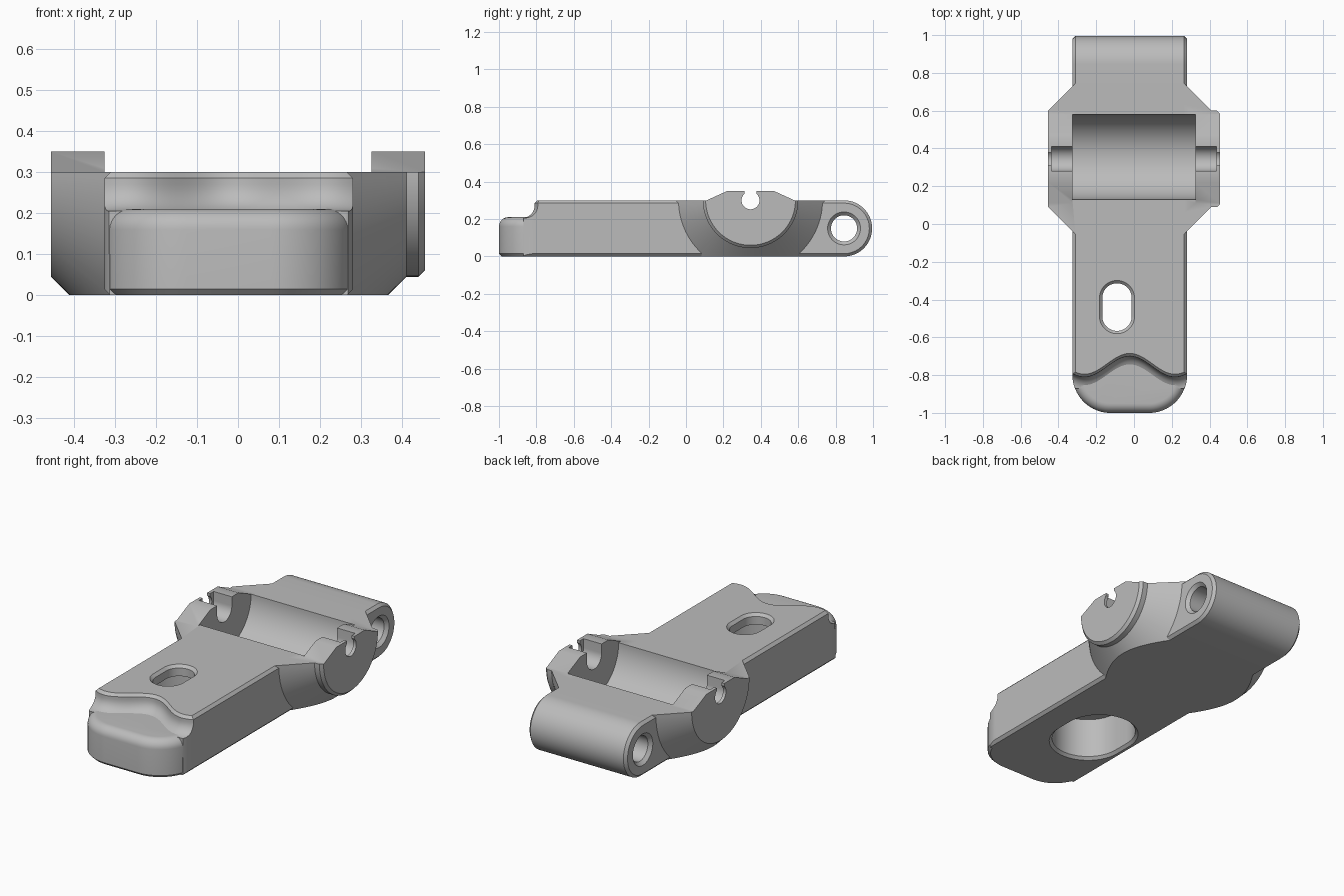
import bpy, bmesh, math
from math import sin, cos, pi

if "Cube" in bpy.data.objects:
    bpy.data.objects.remove(bpy.data.objects["Cube"])

LEFT, RIGHT = -0.325, 0.28          # sides of the arm along x
HY, HZ = 0.345, 0.3                 # pivot axis
TY, TZ = 0.845, 0.15                # rear barrel axis

grey = bpy.data.materials.new("plain grey")
grey.use_nodes = True
grey.diffuse_color = (0.5, 0.5, 0.5, 1)
grey.node_tree.nodes["Principled BSDF"].inputs["Base Color"].default_value = (0.5, 0.5, 0.5, 1)


def loft(name, rings):
    """Closed solid through rings with equal point counts."""
    bm = bmesh.new()
    rows = [[bm.verts.new(p) for p in ring] for ring in rings]
    n = len(rows[0])
    for a, b in zip(rows, rows[1:]):
        for i in range(n):
            j = (i + 1) % n
            bm.faces.new((a[i], a[j], b[j], b[i]))
    bm.faces.new(rows[0])
    bm.faces.new(rows[-1])
    bmesh.ops.recalc_face_normals(bm, faces=bm.faces)
    mesh = bpy.data.meshes.new(name)
    bm.to_mesh(mesh)
    bm.free()
    mesh.materials.append(grey)
    ob = bpy.data.objects.new(name, mesh)
    bpy.context.collection.objects.link(ob)
    return ob


def combine(target, tool, operation):
    """Apply a boolean and discard the tool."""
    tool.hide_render = True
    mod = target.modifiers.new("bool", "BOOLEAN")
    mod.object, mod.operation, mod.solver = tool, operation, "EXACT"
    bpy.context.view_layer.objects.active = target
    bpy.ops.object.modifier_apply(modifier=mod.name)
    bpy.data.objects.remove(tool)


def arc(cx, cy, r, start, end, n):
    return [(cx + r * cos(start + (end - start) * i / n),
             cy + r * sin(start + (end - start) * i / n)) for i in range(n + 1)]


def prism_x(name, outline, x0, x1):
    return loft(name, [[(x, y, z) for y, z in outline] for x in (x0, x1)])


def turned_x(name, cy, cz, profile, n=96):
    """Solid of revolution about an x-parallel axis from (x, radius) pairs."""
    return loft(name, [[(x, y, z) for y, z in arc(cy, cz, r, 0, 2 * pi, n)[:-1]]
                       for x, r in profile])


def plan(inset, back):
    """Arm outline seen from above, with rounded front corners."""
    r = 0.2
    return (arc(LEFT + r, -1 + r, r - inset, pi, 1.5 * pi, 20)
            + arc(RIGHT - r, -1 + r, r - inset, 1.5 * pi, 2 * pi, 20)
            + [(RIGHT - inset, back), (LEFT + inset, back)])


def slot(name, levels, half):
    """Vertical rounded slot from (z, radius) pairs."""
    rings = []
    for z, r in levels:
        pts = arc(-0.09, -0.44 + half, r, 0, pi, 24) + arc(-0.09, -0.44 - half, r, pi, 2 * pi, 24)
        rings.append([(x, y, z) for x, y in pts])
    return loft(name, rings)


# Main arm with rounded rear barrel and chamfered sides
def side(inset):
    return ([(-0.87, HZ - inset), (-0.87, inset)]
            + arc(TY, TZ, 0.15 - inset, -pi / 2, pi / 2, 32))


c = 0.015
arm = loft("hinge_arm", [[(x, y, z) for y, z in side(i)] for x, i in
                         ((LEFT, c), (LEFT + c, 0), (RIGHT - c, 0), (RIGHT, c))])
combine(arm, loft("plan_limit", [[(x, y, z) for x, y in plan(-0.001, 1.2)]
                                 for z in (-0.1, 0.5)]), "INTERSECT")

# Wavy front step with a hollow fillet at its foot
levels = [(0.5, -c), (HZ, -c), (HZ - c, 0)]
for k in range(9):
    a = k / 8 * pi / 2
    levels.append((0.27 - 0.065 * sin(a), 0.07 * (1 - cos(a))))
levels.append((0.1, 0.07))
xs = [-0.37 + 0.70 * i / 48 for i in range(49)]
wave = [(x, -0.755 + 0.055 * cos(2 * pi * (x + 0.0225) / 0.48)) for x in xs]
combine(arm, loft("step_cutter", [[(x, y - d, z) for x, y in wave]
                                  + [(xs[-1], -1.3, z), (xs[0], -1.3, z)]
                                  for z, d in levels]), "DIFFERENCE")

# Low nose with rolled top edge
nose = [(0, c), (c, 0)]
for k in range(9):
    a = k / 8 * pi / 2
    nose.append((0.16 + 0.05 * sin(a), 0.05 * (1 - cos(a))))
combine(arm, loft("nose", [[(x, y, z) for x, y in plan(i, -0.65)] for z, i in nose]), "UNION")

# Conical pivot hub, trimmed flat above and below
hub = turned_x("pivot_hub", HY, HZ, [(-0.455, 0.255), (-0.31, 0.40), (0.265, 0.40),
                                     (0.41, 0.255), (0.44, 0.255), (0.455, 0.24)])
combine(hub, prism_x("hub_limit", [(-0.5, 0), (1.2, 0), (1.2, HZ), (-0.5, HZ)], -1, 1), "INTERSECT")
combine(arm, hub, "UNION")

# Raised ears on both sides
ear = [(0.15, 0.2), (0.15, 0.29), (0.11, HZ), (0.22, 0.35), (0.47, 0.35), (0.58, HZ),
       (0.54, 0.29), (0.54, 0.2)]
for s in (-1, 1):
    combine(arm, prism_x("ear", ear, s * 0.325, s * 0.455), "UNION")

# Half-round trough between the ears
trough = arc(0.355, HZ, 0.225, pi, 2 * pi, 48) + [(0.58, 0.6), (0.13, 0.6)]
combine(arm, prism_x("trough_cutter", trough, -0.325, 0.325), "DIFFERENCE")

# Pin seats: wide inner cradle and keyhole outer end
cradle = arc(HY, HZ, 0.065, pi, 2 * pi, 24) + [(HY + 0.065, 0.5), (HY - 0.065, 0.5)]
keyhole = arc(HY, HZ, 0.048, 0.74 * pi, 2.26 * pi, 32) + [(HY + 0.035, 0.5), (HY - 0.035, 0.5)]
for s in (-1, 1):
    combine(arm, prism_x("cradle_cutter", cradle, s * 0.3, s * 0.437), "DIFFERENCE")
    combine(arm, prism_x("keyhole_cutter", keyhole, s * 0.4, s * 0.5), "DIFFERENCE")

# Countersunk barrel bore
sink, bore, depth = 0.088, 0.07, 0.018
combine(arm, turned_x("bore_cutter", TY, TZ, [
    (LEFT - 0.05, sink), (LEFT, sink), (LEFT + depth, bore),
    (RIGHT - depth, bore), (RIGHT, sink), (RIGHT + 0.05, sink)], 48), "DIFFERENCE")

# Screw slot above a wider pocket underneath
combine(arm, slot("pocket_cutter", [(-0.05, 0.205), (0, 0.205), (c, 0.19), (0.24, 0.19)], 0.048), "DIFFERENCE")
combine(arm, slot("slot_cutter", [(0.2, 0.078), (HZ - c, 0.078), (HZ, 0.093), (0.4, 0.093)], 0.048), "DIFFERENCE")

# Smooth curved surfaces, keep edges crisp
bpy.ops.object.select_all(action="DESELECT")
arm.select_set(True)
bpy.context.view_layer.objects.active = arm
bpy.ops.object.shade_smooth_by_angle(angle=math.radians(25))
